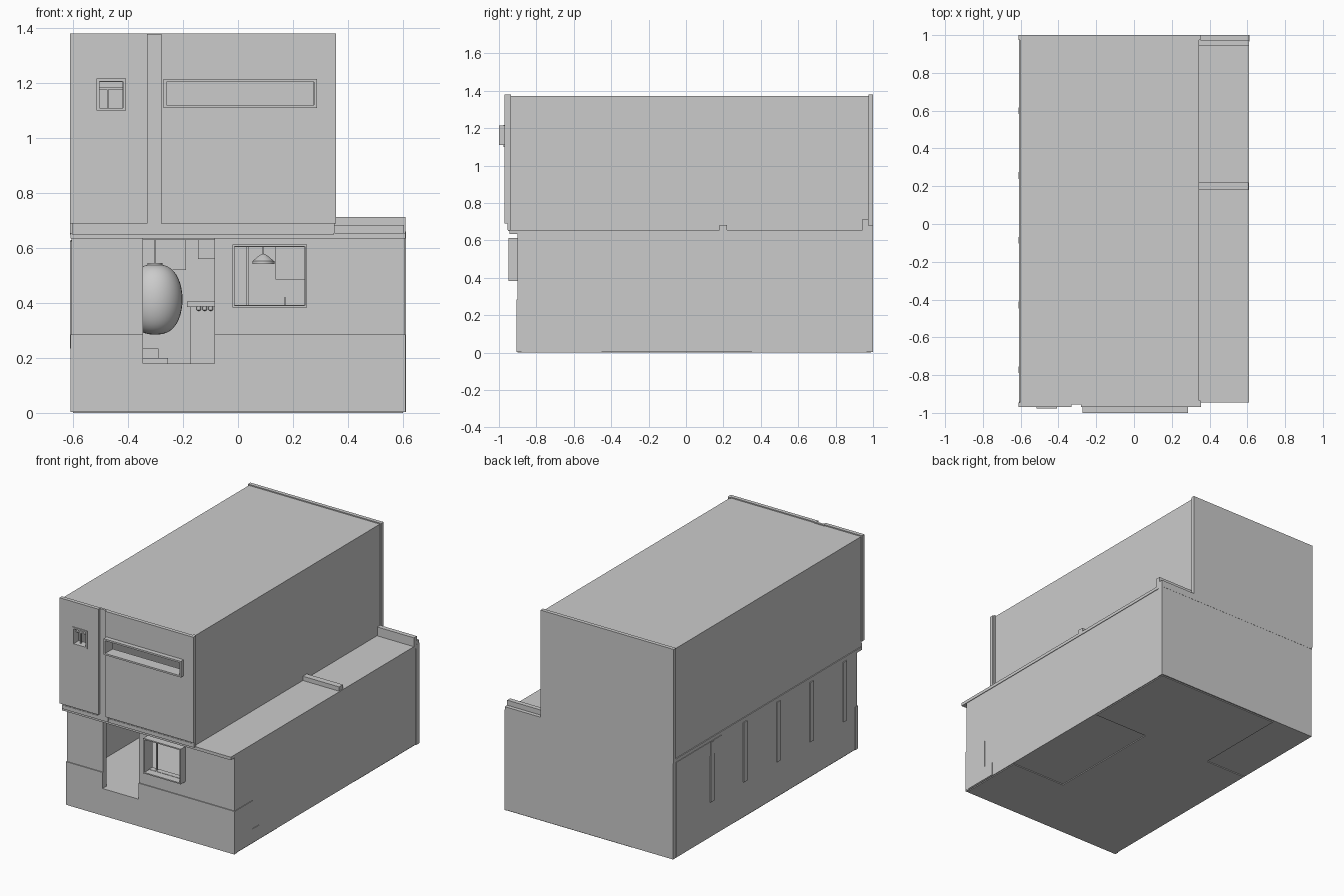
import bpy, bmesh, math

if "Cube" in bpy.data.objects:
    bpy.data.objects.remove(bpy.data.objects["Cube"])


def box(name, x, y, z):
    """Axis-aligned box from (min, max) ranges."""
    bm = bmesh.new()
    bmesh.ops.create_cube(bm, size=1)
    for v in bm.verts:
        v.co = [r[0] + (c + 0.5) * (r[1] - r[0]) for c, r in zip(v.co, (x, y, z))]
    return finish(name, bm)


def finish(name, bm):
    bmesh.ops.recalc_face_normals(bm, faces=bm.faces)
    me = bpy.data.meshes.new(name)
    bm.to_mesh(me)
    bm.free()
    ob = bpy.data.objects.new(name, me)
    bpy.context.collection.objects.link(ob)
    return ob


def cut(ob, *holes):
    """Subtract boxes, each given as x, y, z ranges."""
    for h in holes:
        c = box("cutter", *h)
        c.hide_render = True
        m = ob.modifiers.new("cut", 'BOOLEAN')
        m.operation, m.object, m.solver = 'DIFFERENCE', c, 'EXACT'
        bpy.context.view_layer.objects.active = ob
        bpy.ops.object.modifier_apply(modifier=m.name)
        bpy.data.objects.remove(c)


def side_panel(name, pts, x0, x1):
    """Extrude a (y, z) outline between two x values."""
    bm = bmesh.new()
    f = bm.faces.new([bm.verts.new((x0, y, z)) for y, z in pts])
    g = bmesh.ops.extrude_face_region(bm, geom=[f])
    for v in g["geom"]:
        if isinstance(v, bmesh.types.BMVert):
            v.co.x = x1
    return finish(name, bm)


def lathe(name, profile, x, y, n=32):
    """Revolve (radius, z) points around a vertical axis."""
    bm = bmesh.new()
    vs = [bm.verts.new((r, 0, z)) for r, z in profile]
    es = [bm.edges.new(p) for p in zip(vs, vs[1:])]
    bmesh.ops.spin(bm, geom=vs + es, cent=(0, 0, 0), axis=(0, 0, 1),
                   angle=math.tau, steps=n, use_merge=True)
    bmesh.ops.remove_doubles(bm, verts=bm.verts, dist=1e-5)
    ob = finish(name, bm)
    ob.location = (x, y, 0)
    bpy.ops.object.select_all(action='DESELECT')
    ob.select_set(True)
    bpy.context.view_layer.objects.active = ob
    bpy.ops.object.shade_smooth_by_angle(angle=math.radians(40))
    return ob


def frame(name, x, z, y, t):
    """Rectangular window surround."""
    f = box(name, x, y, z)
    cut(f, ((x[0] + t, x[1] - t), (y[0] - 0.1, y[1] + 0.1), (z[0] + t, z[1] - t)))
    return f


DOOR = ((-0.345, -0.085), (-1, -0.8), (0.18, 0.635))
SHOP = ((-0.012, 0.242), (-1, -0.8), (0.393, 0.603))
SMALL = ((-0.505, -0.42), (-1.1, -0.9), (1.11, 1.205))
LONG = ((-0.26, 0.275), (-1.1, -0.9), (1.12, 1.205))

# ground floor shell
lower = box("ground_floor", (-0.606, 0.606), (-0.9, 0.999), (0.006, 0.637))
cut(lower, ((-0.575, 0.575), (-0.865, 0.965), (0.18, 0.63)), DOOR, SHOP)
plinth = box("front_plinth", (-0.609, 0.609), (-0.906, -0.88), (0.004, 0.285))
cut(plinth, DOOR)
slab = box("floor_slab", (-0.61, 0.61), (-0.945, 1), (0.635, 0.655))
box("base_plate_front", (-0.6, 0.6), (-0.9, -0.45), (0, 0.007))
box("base_plate_middle", (-0.6, 0.2), (-0.45, 0.35), (0, 0.007))
box("base_plate_rear", (-0.3, 0.6), (0.35, 0.99), (0, 0.007))

# low roof parapets
box("roof_divider", (0.34, 0.605), (0.18, 0.22), (0.65, 0.683))
box("rear_parapet", (0.345, 0.61), (0.945, 0.975), (0.65, 0.713))
box("rear_parapet_step", (0.345, 0.61), (0.97, 1), (0.65, 0.68))
box("rear_corner_trim", (0.6, 0.611), (0.965, 1), (0.004, 0.66))

# upper floor shell with two rooms
upper = box("upper_floor", (-0.604, 0.343), (-0.95, 0.998), (0.65, 1.373))
cut(upper, ((-0.575, -0.33), (-0.92, 0.96), (0.68, 1.34)),
    ((-0.29, 0.315), (-0.92, 0.96), (0.68, 1.34)), SMALL, LONG)
for name, x, hole in (("facade_panel_left", (-0.611, -0.33), SMALL),
                      ("facade_panel_right", (-0.28, 0.356), LONG)):
    cut(box(name, x, (-0.97, -0.945), (0.69, 1.38)), hole)
box("facade_right_return", (0.335, 0.352), (-0.955, -0.935), (0.655, 1.38))
box("facade_top_joint", (-0.34, -0.27), (-0.955, -0.94), (0.655, 1.379))
box("rear_upper_trim", (-0.611, 0.352), (0.975, 1), (0.65, 1.38))
box("facade_lower_band", (-0.605, 0.35), (-0.953, -0.94), (0.65, 0.675))

# windows
frame("long_window_frame", (-0.272, 0.287), (1.11, 1.215), (-1, -0.94), 0.011)
frame("small_window_frame", (-0.515, -0.408), (1.1, 1.217), (-0.976, -0.93), 0.01)
box("small_window_mullion", (-0.477, -0.471), (-0.95, -0.94), (1.105, 1.18))
box("small_window_transom", (-0.507, -0.415), (-0.95, -0.94), (1.177, 1.187))
frame("shop_window_frame", (-0.02, 0.251), (0.383, 0.613), (-0.95, -0.87), 0.008)
box("shop_window_post", (0.03, 0.038), (-0.89, -0.88), (0.39, 0.605))

# left wall pilasters and uneven plaster layers
for i in range(5):
    y = 0.6 - i * 0.343
    box("left_pilaster", (-0.612, -0.6), (y - 0.018, y + 0.018), (0.235, 0.625))
side_panel("left_rear_plaster",
           [(0.97, 0.01), (0.8, 0.01), (0.8, 0.24), (0.74, 0.28), (0.74, 0.42), (0.69, 0.42),
            (0.69, 0.48), (0.63, 0.48), (0.63, 0.54), (0.56, 0.54), (0.56, 0.6), (0.5, 0.63),
            (0.97, 0.63)], -0.6095, -0.6)
side_panel("right_front_plaster",
           [(-0.905, 0.01), (-0.65, 0.01), (-0.65, 0.1), (-0.72, 0.1), (-0.72, 0.285),
            (-0.905, 0.285)], 0.6, 0.61)

# interior: hanging lantern, with its cap and rod
n = 20
lathe("hanging_lantern",
      [(0.1 * math.sin(math.pi * i / n) ** 0.75 if 0 < i < n else 0,
        0.413 - 0.128 * math.cos(math.pi * i / n)) for i in range(n + 1)], -0.302, -0.1)
lathe("lantern_cap", [(0, 0.53), (0.028, 0.53), (0.028, 0.545), (0, 0.545)], -0.302, -0.1)
box("lantern_rod", (-0.306, -0.298), (-0.104, -0.096), (0.54, 0.635))

# interior: pendant lamp
lathe("pendant_lamp", [(0, 0.58), (0.012, 0.575), (0.04, 0.552), (0.04, 0.542), (0, 0.542)],
      0.092, -0.3)
box("pendant_rod", (0.089, 0.095), (-0.303, -0.297), (0.57, 0.635))

# interior: ceiling boxes, low steps, counter and tap
box("ceiling_box_large", (-0.37, -0.19), (0.5, 0.7), (0.52, 0.635))
box("ceiling_box_small", (-0.145, -0.06), (0.3, 0.5), (0.56, 0.635))
box("low_step", (-0.45, -0.255), (0.6, 0.9), (0.175, 0.2))
box("high_step", (-0.45, -0.29), (0.7, 0.9), (0.175, 0.235))
box("wall_cupboard", (0.137, 0.4), (0.75, 0.97), (0.485, 0.635))
box("counter", (-0.175, -0.05), (0.1, 0.7), (0.175, 0.385))
box("counter_top", (-0.185, -0.04), (0.09, 0.71), (0.385, 0.405))
for i in range(3):
    lathe("counter_hook", [(0, 0.37), (0.008, 0.375), (0.008, 0.388), (0, 0.388)],
          -0.143 + i * 0.022, 0.085, 12)
box("tap_post", (0.168, 0.174), (0.4, 0.41), (0.36, 0.42))
box("sink_unit", (0.1, 0.4), (0.35, 0.7), (0.175, 0.37))
